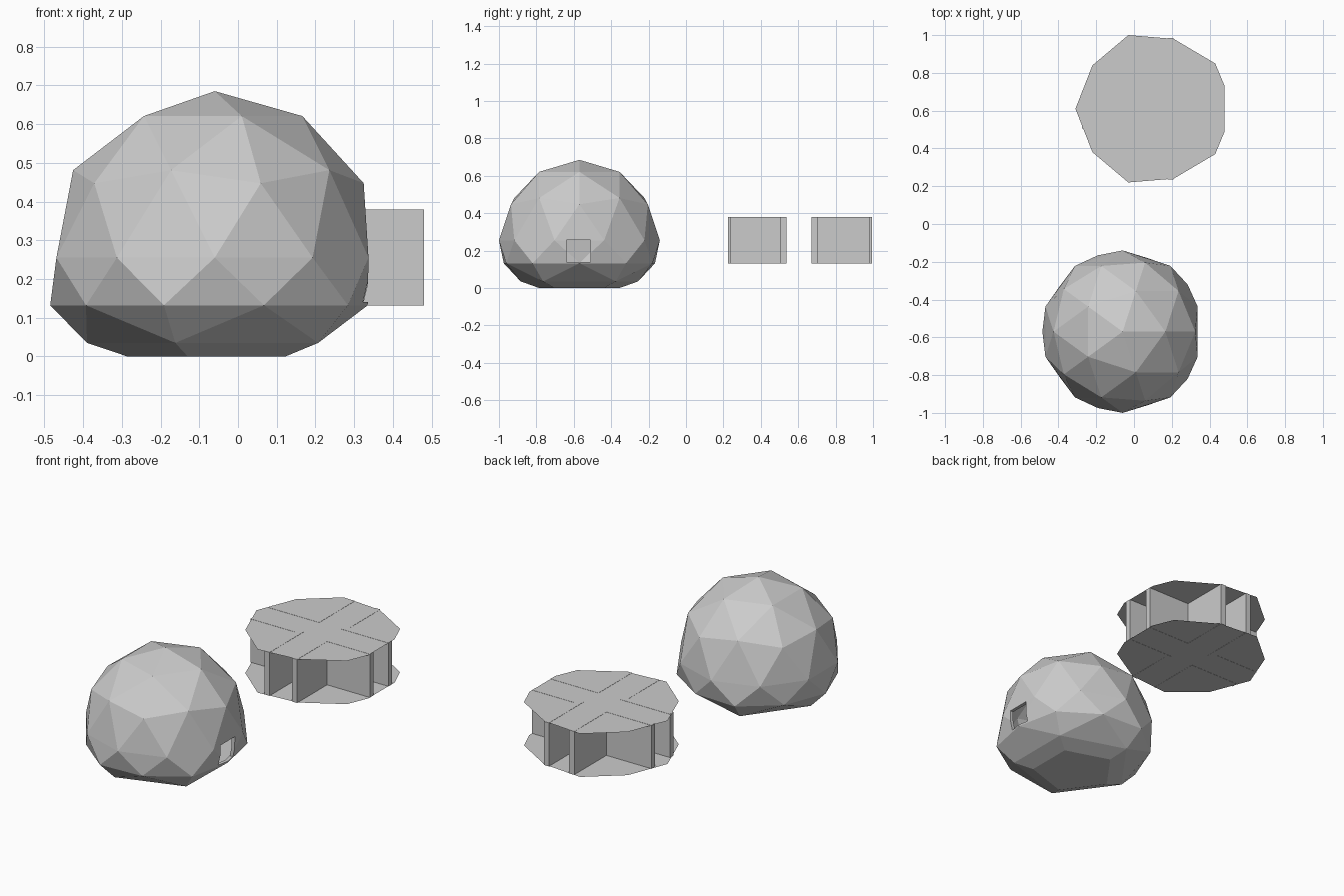
import bpy, bmesh
from math import hypot

if "Cube" in bpy.data.objects:
    bpy.data.objects.remove(bpy.data.objects["Cube"])

DOME = (-0.06, -0.57, 0.255)
R = 0.43
RIM = 0.132


def to_object(name, bm):
    bmesh.ops.recalc_face_normals(bm, faces=bm.faces)
    me = bpy.data.meshes.new(name)
    bm.to_mesh(me)
    bm.free()
    ob = bpy.data.objects.new(name, me)
    bpy.context.collection.objects.link(ob)
    return ob


def set_radius(v, r):
    s = r / hypot(v.co.x, v.co.y)
    v.co.x *= s
    v.co.y *= s


def add_box(bm, x0, x1, y0, y1, z0, z1):
    vs = bmesh.ops.create_cube(bm, size=1)["verts"]
    for v in vs:
        v.co = (x1 if v.co.x > 0 else x0, y1 if v.co.y > 0 else y0, z1 if v.co.z > 0 else z0)


def geodesic(upper):
    """Icosphere with a raised rim; returns the part above or below it."""
    bm = bmesh.new()
    bmesh.ops.create_icosphere(bm, subdivisions=2, radius=R)
    pole = min(bm.verts, key=lambda v: v.co.z)
    bm.verts.remove(pole)
    for v in bm.verts:
        z = v.co.z / R
        if z < -0.8:                       # lower ring
            set_radius(v, 0.33)
            v.co.z = 0.035 - DOME[2]
        elif z < -0.4:                     # rim
            if z > -0.5:
                set_radius(v, 0.425)
            else:
                set_radius(v, 0.395 if v.co.x > 0.3 else 0.411)
            v.co.z = RIM - DOME[2]
        elif abs(z) < 0.1:                 # flat entrance side
            v.co.x = min(v.co.x, 0.397)
    rim_z = RIM - DOME[2]
    drop = [f for f in bm.faces if (f.calc_center_median().z > rim_z) != upper]
    bmesh.ops.delete(bm, geom=drop, context='FACES')
    if not upper:
        # foot: extrude the lower ring down to the ground and close it
        low = [e for e in bm.edges if all(v.co.z < rim_z - 0.05 for v in e.verts) and e.is_boundary]
        new = bmesh.ops.extrude_edge_only(bm, edges=low)["geom"]
        for v in new:
            if isinstance(v, bmesh.types.BMVert):
                set_radius(v, 0.226)
                v.co.z = -DOME[2]
        bmesh.ops.holes_fill(bm, edges=[e for e in bm.edges if e.is_boundary], sides=0)
    bmesh.ops.translate(bm, verts=bm.verts, vec=DOME)
    return bm


# lower body with a flat floor
to_object("base", geodesic(False))

# hollow faceted shell
bm = geodesic(True)
shell = to_object("dome_shell", bm)
sol = shell.modifiers.new("thickness", 'SOLIDIFY')
sol.thickness = 0.02
sol.offset = -1

# doorway cut in the +x side
bm = bmesh.new()
add_box(bm, 0.2, 0.5, -0.64, -0.51, 0.14, 0.257)
cutter = to_object("door_cutter", bm)
cutter.hide_render = True
cutter.display_type = 'WIRE'
cut = shell.modifiers.new("doorway", 'BOOLEAN')
cut.operation = 'DIFFERENCE'
cut.object = cutter
cut.solver = 'EXACT'

# floor and ceiling plates of the separate interior
CX, CY = 0.11, 0.61
half = [(-0.03, 0.39), (0.21, 0.37), (0.43, 0.24), (0.48, 0.12)]
outline = [(-0.31, 0), (-0.22, 0.23)] + half
outline += [(x, -y) for x, y in reversed(outline[1:])]
for name, z in (("interior_floor", 0.132), ("interior_ceiling", 0.379)):
    bm = bmesh.new()
    bm.faces.new([bm.verts.new((x, CY + y, z)) for x, y in outline])
    to_object(name, bm)

# four L-shaped partition walls around a cross of corridors
IN, OUT = 0.067, 0.1
for sx in (-1, 1):
    for sy in (-1, 1):
        bm = bmesh.new()
        xe = 0.48 if sx > 0 else -0.275
        ye = CY + sy * (0.375 if sx > 0 else 0.385)
        xi, xo = CX + sx * IN, CX + sx * OUT
        yi, yo = CY - 0.005 + sy * IN, CY - 0.005 + sy * OUT
        pts = [(xi, yi), (xe, yi), (xe, yo), (xo, yo), (xo, ye), (xi, ye)]
        f = bm.faces.new([bm.verts.new((x, y, 0.131)) for x, y in pts])
        top = bmesh.ops.extrude_face_region(bm, geom=[f], use_keep_orig=True)["geom"]
        for v in top:
            if isinstance(v, bmesh.types.BMVert):
                v.co.z = 0.38
        to_object("partition_wall", bm)
